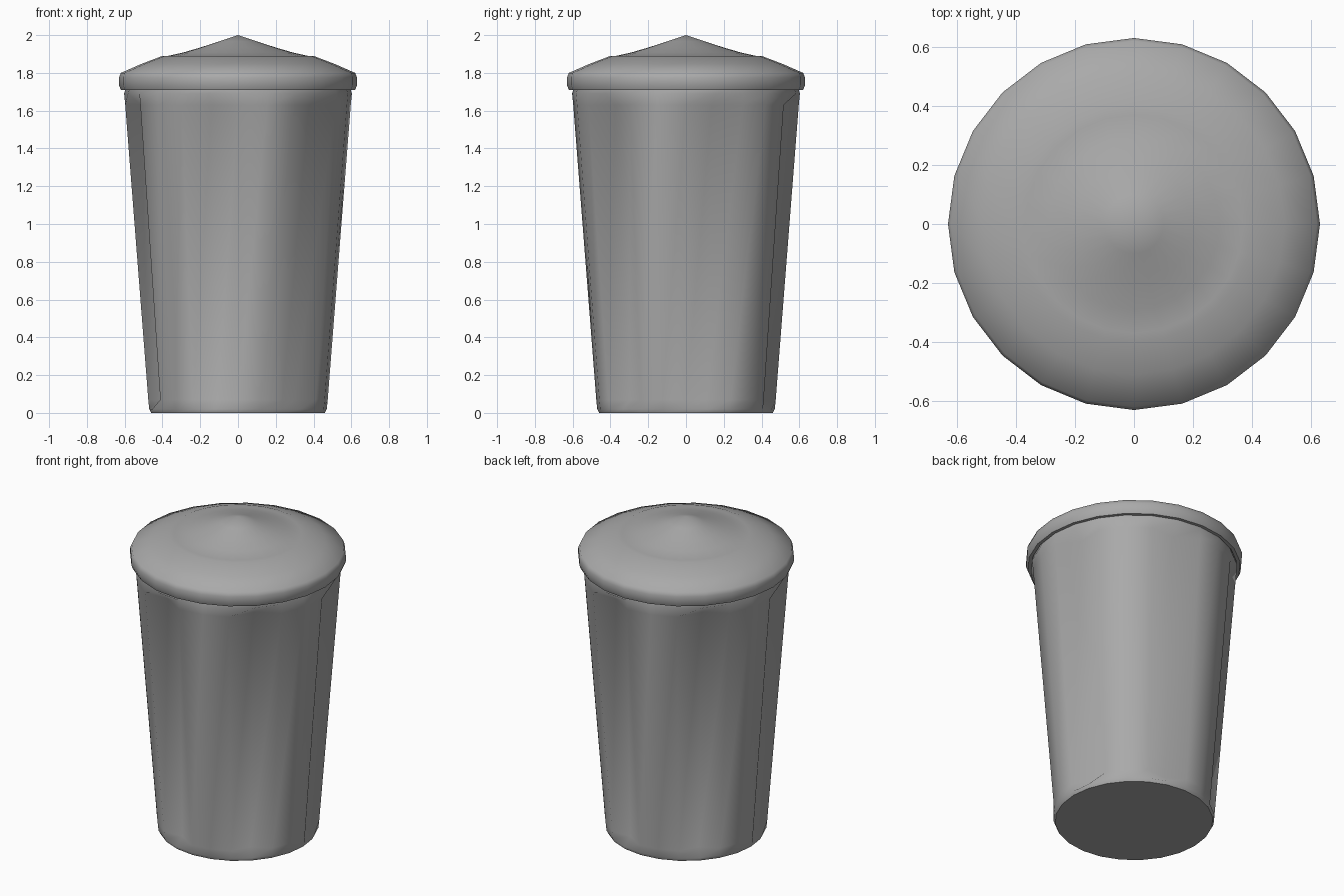
import bpy, bmesh, math

cube = bpy.data.objects.get("Cube")
if cube:
    bpy.data.objects.remove(cube)

SIDES = 24


def material(name, colour):
    m = bpy.data.materials.new(name)
    m.use_nodes = True
    m.diffuse_color = colour
    m.node_tree.nodes["Principled BSDF"].inputs["Base Color"].default_value = colour
    return m


def lathe(name, profile, mat, flute=None, sharp=40):
    """Revolve (radius, height) points; flute(i, z) scales the radius per side."""
    bm = bmesh.new()
    rings = []
    for r, z in profile:
        if r == 0:
            rings.append([bm.verts.new((0, 0, z))])
            continue
        ring = []
        for i in range(SIDES):
            a = math.tau * i / SIDES
            k = r * (flute(i, z) if flute else 1)
            ring.append(bm.verts.new((k * math.cos(a), k * math.sin(a), z)))
        rings.append(ring)
    for low, high in zip(rings, rings[1:]):
        for i in range(SIDES):
            j = (i + 1) % SIDES
            loop = [low[i % len(low)], low[j % len(low)], high[j % len(high)], high[i % len(high)]]
            bm.faces.new(list(dict.fromkeys(loop)))
    for ring in (rings[0], rings[-1]):
        if len(ring) > 1:
            bm.faces.new(ring)
    bmesh.ops.recalc_face_normals(bm, faces=bm.faces)
    mesh = bpy.data.meshes.new(name)
    bm.to_mesh(mesh)
    bm.free()
    mesh.materials.append(mat)
    obj = bpy.data.objects.new(name, mesh)
    bpy.context.collection.objects.link(obj)
    bpy.ops.object.select_all(action="DESELECT")
    obj.select_set(True)
    bpy.context.view_layer.objects.active = obj
    bpy.ops.object.shade_smooth_by_angle(angle=math.radians(sharp))
    return obj


grey = material("grey metal", (0.4, 0.4, 0.4, 1))


# Tapered body: six scooped flutes between six plain panels
def flute(i, z):
    return 0.89 if i % 4 == 1 and 0.04 < z < 1.66 else 1


lathe("can_body", [(0.46, 0), (0.47, 0.02), (0.475, 0.07), (0.597, 1.63),
                   (0.603, 1.69), (0.59, 1.73)], grey, flute, 60)

# Lid: overhanging rim, sloped shoulder and concave pointed crown
lathe("lid", [(0.59, 1.73), (0.60, 1.71), (0.62, 1.71), (0.63, 1.735), (0.63, 1.775),
              (0.62, 1.80), (0.51, 1.848), (0.40, 1.89), (0.37, 1.89), (0.29, 1.908),
              (0.2, 1.934), (0.1, 1.967), (0, 2.0)], grey, None, 60)
